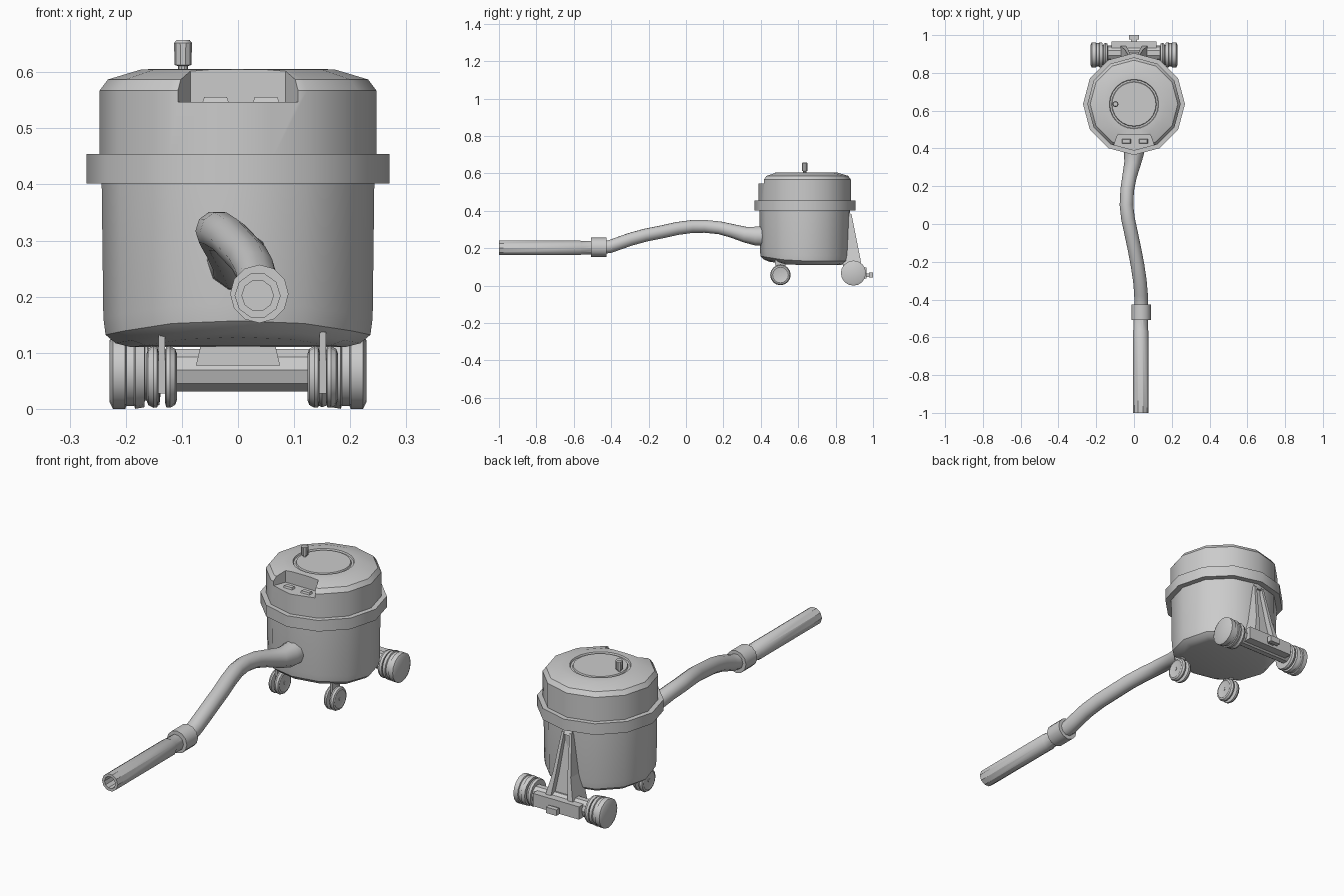
import bpy, bmesh, math
from mathutils import Vector

grey = bpy.data.materials.new("plain grey")
grey.diffuse_color = (0.6, 0.6, 0.6, 1)


def make(name, rings, angle=35):
    """Skin a list of equal-length point rings, cap both ends."""
    bm = bmesh.new()
    vs = [[bm.verts.new(p) for p in r] for r in rings]
    n = len(vs[0])
    for a, b in zip(vs, vs[1:]):
        for i in range(n):
            j = (i + 1) % n
            bm.faces.new((a[i], a[j], b[j], b[i]))
    bm.faces.new(vs[0])
    bm.faces.new(vs[-1])
    bmesh.ops.recalc_face_normals(bm, faces=bm.faces)
    me = bpy.data.meshes.new(name)
    bm.to_mesh(me)
    bm.free()
    me.materials.append(grey)
    ob = bpy.data.objects.new(name, me)
    bpy.context.collection.objects.link(ob)
    smooth(ob, angle)
    return ob


def smooth(ob, angle=35):
    bpy.ops.object.select_all(action='DESELECT')
    ob.select_set(True)
    bpy.context.view_layer.objects.active = ob
    bpy.ops.object.shade_smooth_by_angle(angle=math.radians(angle))


def ring(c, d, r, n):
    q = Vector(d).to_track_quat('Z', 'Y')
    return [Vector(c) + q @ Vector((r * math.cos(2 * math.pi * i / n),
                                    r * math.sin(2 * math.pi * i / n), 0)) for i in range(n)]


def lathe(name, origin, axis, profile, n):
    o, d = Vector(origin), Vector(axis)
    return make(name, [ring(o + d * t, d, r, n) for t, r in profile])


def slab(name, low, high):
    """Tapered block: low/high = (x0, x1, y0, y1, z)."""
    def rect(x0, x1, y0, y1, z):
        return [(x0, y0, z), (x1, y0, z), (x1, y1, z), (x0, y1, z)]
    return make(name, [rect(*low), rect(*high)], 20)


CY = 0.635
X, Y, Z = (1, 0, 0), (0, 1, 0), (0, 0, 1)

# Tank, with its floor rising slightly toward the front
tank = lathe("tank", (0, CY, 0), Z,
             [(0.113, 0.19), (0.12, 0.218), (0.135, 0.236), (0.165, 0.24), (0.41, 0.243)], 12)
for v in tank.data.vertices:
    if v.co.z < 0.17:
        v.co.z += 0.025 * max(0, min(1, (0.56 - v.co.y) / 0.16))

# Rim band
lathe("rim", (0, CY, 0), Z, [(0.405, 0.24), (0.405, 0.27), (0.457, 0.27), (0.457, 0.24)], 12)

# Lid with a grooved top disc and a notch cut in the front
lid = lathe("lid", (0, CY, 0), Z,
            [(0.45, 0.247), (0.57, 0.247), (0.59, 0.232), (0.608, 0.172), (0.609, 0.131),
             (0.602, 0.128), (0.602, 0.119), (0.608, 0.116)], 24)
# flatten the fine ring back onto twelve sides, keeping the top disc round
for v in lid.data.vertices:
    x, y = v.co.x, v.co.y - CY
    if math.hypot(x, y) > 0.16:
        k = round(math.atan2(y, x) / math.radians(15))
        if k % 2:
            s = math.cos(math.radians(15))
            v.co.x, v.co.y = x * s, CY + y * s
cutter = make("notch_cutter", [[(-0.125, 0.37, z), (0.125, 0.37, z), (0.085, 0.475, z), (-0.085, 0.475, z)]
                               for z in (0.55, 0.7)])
cutter.hide_render = True
mod = lid.modifiers.new("notch", 'BOOLEAN')
mod.operation, mod.object, mod.solver = 'DIFFERENCE', cutter, 'EXACT'
bpy.context.view_layer.objects.active = lid
bpy.ops.object.modifier_apply(modifier=mod.name)
bpy.data.objects.remove(cutter)
smooth(lid)

# Switches in the notch and the knob on the lid
for x in (-0.04, 0.05):
    slab("switch", (x - 0.024, x + 0.024, 0.425, 0.45, 0.548), (x - 0.02, x + 0.02, 0.428, 0.447, 0.559))
lathe("knob", (-0.098, CY, 0), Z,
      [(0.6, 0.009), (0.614, 0.009), (0.616, 0.015), (0.655, 0.016), (0.66, 0.012)], 10)

# Hose: x, y, z, radius along its run
run = [(0.0, 0.42, 0.268, 0.056), (0.0, 0.375, 0.268, 0.053), (-0.008, 0.32, 0.275, 0.044),
       (-0.024, 0.25, 0.295, 0.038), (-0.036, 0.18, 0.312, 0.036), (-0.04, 0.1, 0.32, 0.036),
       (-0.032, 0.03, 0.319, 0.036), (-0.015, -0.05, 0.308, 0.036), (0.002, -0.13, 0.29, 0.036),
       (0.019, -0.22, 0.272, 0.036), (0.031, -0.3, 0.25, 0.036), (0.037, -0.37, 0.225, 0.036),
       (0.038, -0.41, 0.211, 0.036), (0.038, -0.45, 0.207, 0.036)]
rings = []
for i, p in enumerate(run):
    a, b = run[max(i - 1, 0)], run[min(i + 1, len(run) - 1)]
    rings.append(ring(p[:3], Vector(a[:3]) - Vector(b[:3]), p[3], 10))
make("hose", rings, 40)

# Cuff and hollow wand
lathe("cuff", (0.038, 0, 0.208), Y,
      [(-0.425, 0.036), (-0.425, 0.052), (-0.508, 0.052), (-0.508, 0.036)], 12)
lathe("wand", (0.035, 0, 0.205), Y,
      [(-0.45, 0.038), (-0.56, 0.038), (-0.565, 0.041), (-1, 0.041), (-1, 0.028), (-0.8, 0.028)], 10)

# Front twin casters
for x in (-0.136, 0.151):
    for s in (-1, 1):
        lathe("front_wheel", (x, 0.505, 0.06), (s, 0, 0),
              [(0.006, 0.046), (0.008, 0.054), (0.015, 0.055), (0.024, 0.05), (0.027, 0.042),
               (0.025, 0.036)], 16)
    lathe("caster_axle", (x, 0.505, 0.06), X, [(-0.027, 0.008), (0.027, 0.008)], 8)
    slab("caster_bracket", (x - 0.006, x + 0.006, 0.485, 0.525, 0.03),
         (x - 0.006, x + 0.006, 0.475, 0.535, 0.14))

# Rear axle beam and grooved wheels
lathe("rear_axle", (0, 0.905, 0.072), X, [(-0.17, 0.04), (0.17, 0.04)], 10)
slab("axle_beam", (-0.12, 0.12, 0.89, 0.965, 0.04), (-0.12, 0.12, 0.88, 0.965, 0.1))
for s in (-1, 1):
    lathe("rear_wheel", (0, 0.895, 0.07), (s, 0, 0),
          [(0.138, 0.04), (0.14, 0.06), (0.15, 0.064), (0.16, 0.06), (0.161, 0.052), (0.166, 0.052),
           (0.167, 0.064), (0.183, 0.067), (0.185, 0.062), (0.199, 0.062), (0.201, 0.067),
           (0.223, 0.067), (0.229, 0.055)], 16)

# Rear support: recessed web between two ribs, with a cap on top
slab("support_web", (-0.06, 0.06, 0.84, 0.915, 0.08), (-0.02, 0.02, 0.84, 0.865, 0.39))
for s in (-1, 1):
    low = sorted((s * 0.045, s * 0.075)) + [0.84, 0.945, 0.08]
    mid = sorted((s * 0.03, s * 0.047)) + [0.84, 0.922, 0.2]
    top = sorted((s * 0.014, s * 0.026)) + [0.84, 0.885, 0.385]
    slab("support_rib_low", low, mid)
    slab("support_rib_high", mid, top)
slab("support_cap", (-0.026, 0.026, 0.84, 0.886, 0.375), (-0.022, 0.022, 0.84, 0.872, 0.4))

# Plug socket behind the axle
slab("socket_neck", (-0.015, 0.015, 0.95, 0.985, 0.05), (-0.015, 0.015, 0.95, 0.985, 0.068))
slab("socket", (-0.027, 0.027, 0.978, 1.0, 0.046), (-0.027, 0.027, 0.978, 1.0, 0.074))

# Rest the wheels on the ground
for ob in bpy.context.scene.objects:
    ob.location.z -= 0.003
